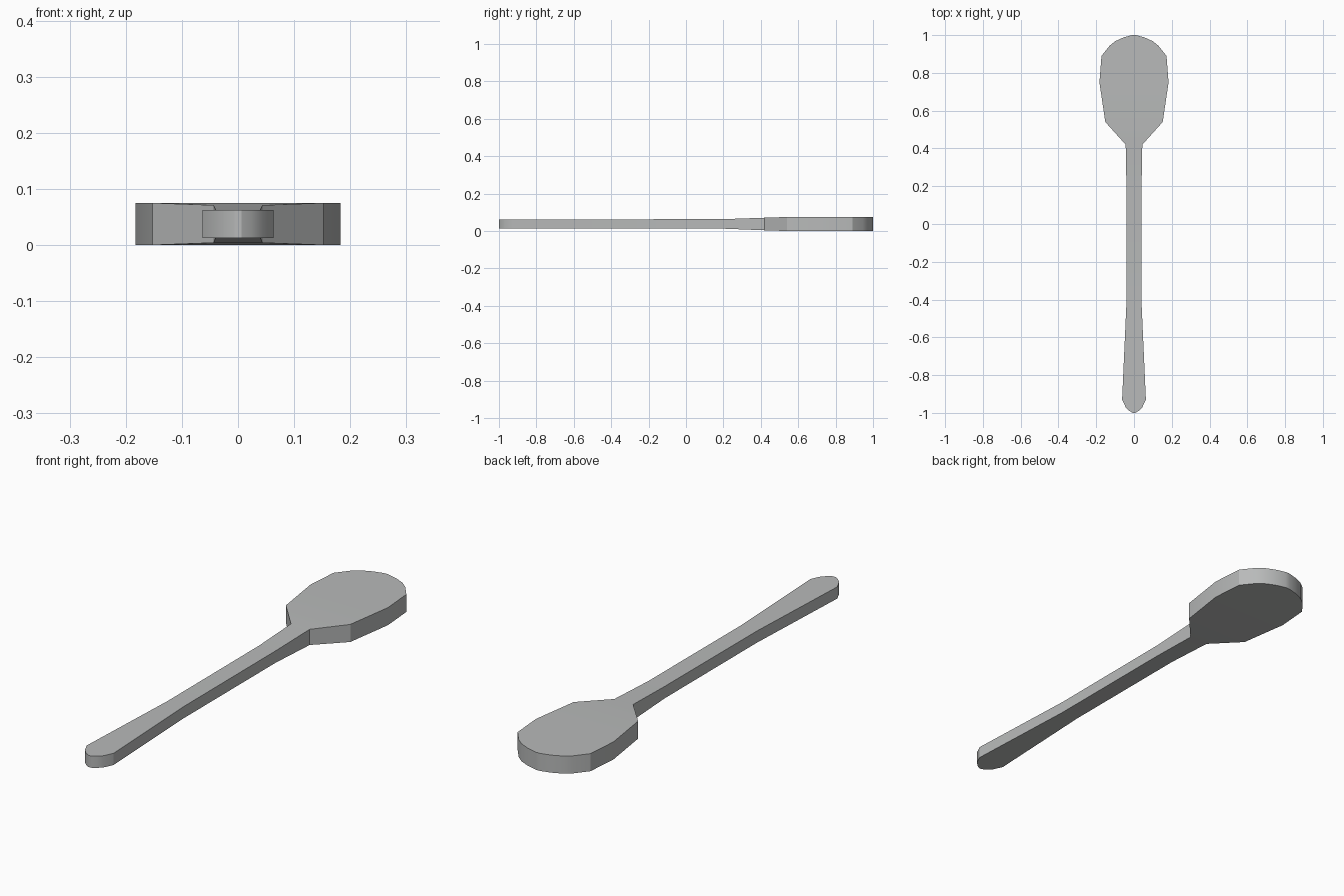
import bpy, bmesh, math

if "Cube" in bpy.data.objects:
    bpy.data.objects.remove(bpy.data.objects["Cube"])

grey = bpy.data.materials.new("metal grey")
grey.diffuse_color = (0.48, 0.49, 0.488, 1)
grey.use_nodes = True
grey.node_tree.nodes["Principled BSDF"].inputs["Base Color"].default_value = grey.diffuse_color

# Stations from handle tip to bowl end: y, half width, bottom z, top z
stations = [
    (-1.0, 0.006, 0.0125, 0.0625),
    (-0.99, 0.024, 0.0125, 0.0625),
    (-0.97, 0.044, 0.0125, 0.0625),
    (-0.93, 0.063, 0.0125, 0.0625),
    (-0.42, 0.040, 0.0125, 0.0625),
    (0.20, 0.040, 0.0125, 0.0635),
    (0.42, 0.044, 0.004, 0.071),
    (0.54, 0.152, 0.0, 0.075),
    (0.75, 0.183, 0.0, 0.075),
    (0.89, 0.172, 0.0, 0.075),
    (0.945, 0.128, 0.0, 0.075),
    (0.968, 0.099, 0.0, 0.075),
    (0.988, 0.055, 0.0, 0.075),
    (1.0, 0.010, 0.0, 0.075),
]

# Spoon body: rectangular cross-sections skinned along y
bm = bmesh.new()
rings = []
for y, w, lo, hi in stations:
    rings.append([bm.verts.new((x, y, z)) for x, z in
                  ((-w, lo), (w, lo), (w, hi), (-w, hi))])
for a, b in zip(rings, rings[1:]):
    for i in range(4):
        j = (i + 1) % 4
        bm.faces.new((a[i], a[j], b[j], b[i]))
bm.faces.new(rings[0])
bm.faces.new(rings[-1])
bmesh.ops.recalc_face_normals(bm, faces=bm.faces)

mesh = bpy.data.meshes.new("spoon")
bm.to_mesh(mesh)
bm.free()
mesh.materials.append(grey)
spoon = bpy.data.objects.new("spoon", mesh)
bpy.context.collection.objects.link(spoon)

# Soften the rounded ends, keep the rims sharp
bpy.context.view_layer.objects.active = spoon
spoon.select_set(True)
bpy.ops.object.shade_smooth_by_angle(angle=math.radians(25))
